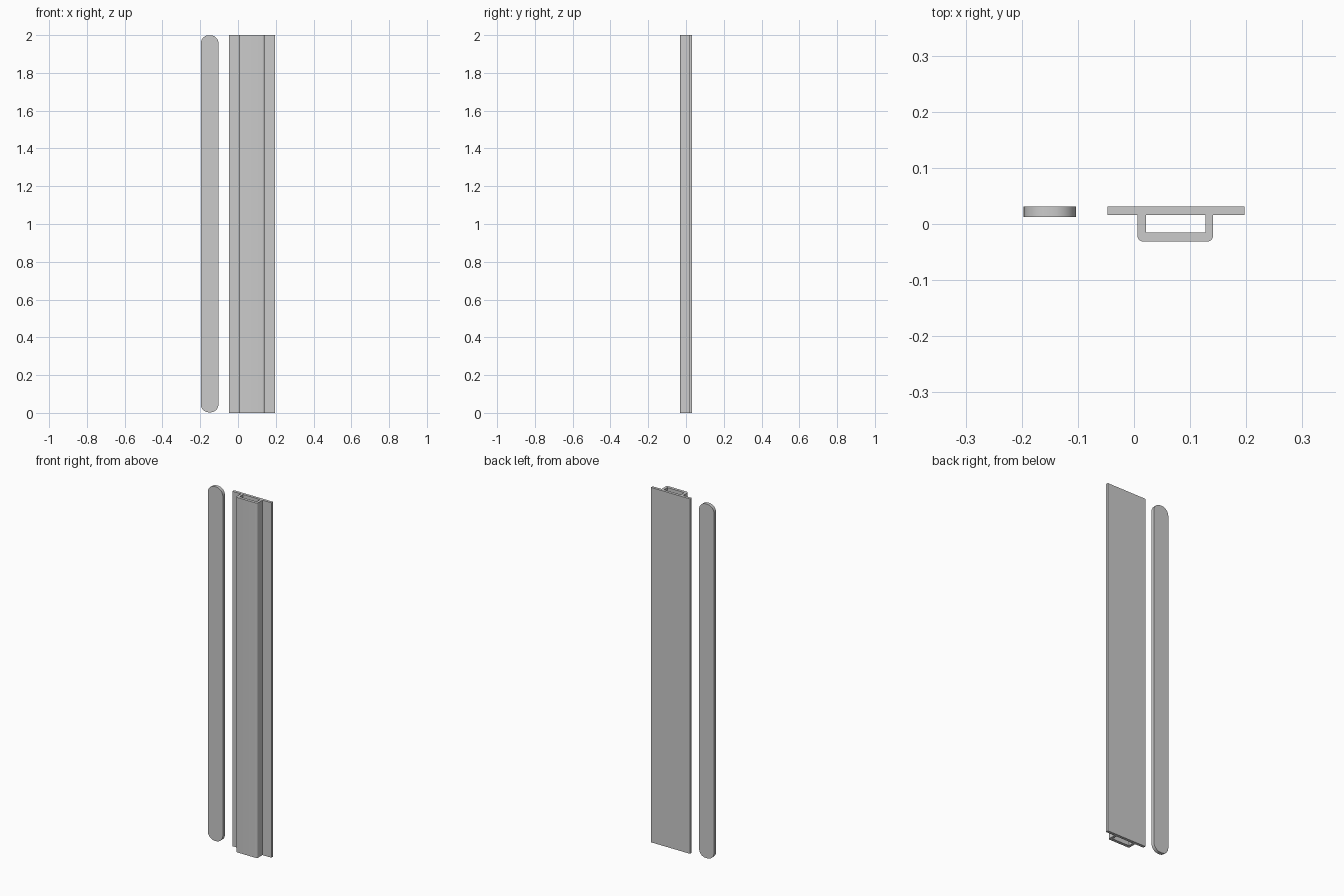
import bpy, bmesh, math
from mathutils import Vector

if "Cube" in bpy.data.objects:
    bpy.data.objects.remove(bpy.data.objects["Cube"])


def arc(cx, cy, r, a0, a1, n):
    return [(cx + r * math.cos(math.radians(a0 + (a1 - a0) * i / n)),
             cy + r * math.sin(math.radians(a0 + (a1 - a0) * i / n))) for i in range(n + 1)]


def extrude_profile(name, loops, to3d, direction):
    """Fill closed 2D loops (inner loops become holes) and extrude them."""
    bm = bmesh.new()
    edges = []
    for loop in loops:
        vs = [bm.verts.new(to3d(*p)) for p in loop]
        edges += [bm.edges.new((vs[i - 1], vs[i])) for i in range(len(vs))]
    bmesh.ops.triangle_fill(bm, edges=edges, use_beauty=True, use_dissolve=False)
    res = bmesh.ops.extrude_face_region(bm, geom=bm.faces[:], use_keep_orig=True)
    moved = [g for g in res["geom"] if isinstance(g, bmesh.types.BMVert)]
    bmesh.ops.translate(bm, verts=moved, vec=Vector(direction))
    bmesh.ops.recalc_face_normals(bm, faces=bm.faces[:])
    # merge the cap triangles into clean flat faces
    bmesh.ops.dissolve_limit(bm, angle_limit=math.radians(0.5),
                             verts=bm.verts[:], edges=bm.edges[:])
    mesh = bpy.data.meshes.new(name)
    bm.to_mesh(mesh)
    bm.free()
    ob = bpy.data.objects.new(name, mesh)
    bpy.context.collection.objects.link(ob)
    bpy.ops.object.select_all(action='DESELECT')
    ob.select_set(True)
    bpy.context.view_layer.objects.active = ob
    bpy.ops.object.shade_smooth_by_angle(angle=math.radians(30))
    return ob


H = 2.0
BACK, PLATE_FRONT, FRONT = 0.0315, 0.016, -0.0315

# Post: flat back plate with a hollow box channel on its front
x0, x1, r = 0.006, 0.141, 0.011
outer = [(-0.047, BACK), (-0.047, PLATE_FRONT), (x0, PLATE_FRONT)]
outer += arc(x0 + r, FRONT + r, r, 180, 270, 6)
outer += arc(x1 - r, FRONT + r, r, 270, 360, 6)
outer += [(x1, PLATE_FRONT), (0.1965, PLATE_FRONT), (0.1965, BACK)]
hole = [(0.021, PLATE_FRONT), (0.127, PLATE_FRONT), (0.127, -0.015), (0.021, -0.015)]
extrude_profile("post_with_channel", [outer, hole], lambda x, y: (x, y, 0), (0, 0, H))

# Picket: separate slat with rounded ends
px0, px1, pr, bottom, top = -0.1965, -0.1035, 0.042, 0.003, 1.999
slat = []
for cx, cz, a in ((px1 - pr, top - pr, 0), (px0 + pr, top - pr, 90),
                  (px0 + pr, bottom + pr, 180), (px1 - pr, bottom + pr, 270)):
    slat += arc(cx, cz, pr, a, a + 90, 10)
extrude_profile("rounded_slat", [slat], lambda x, z: (x, BACK, z), (0, -0.019, 0))
